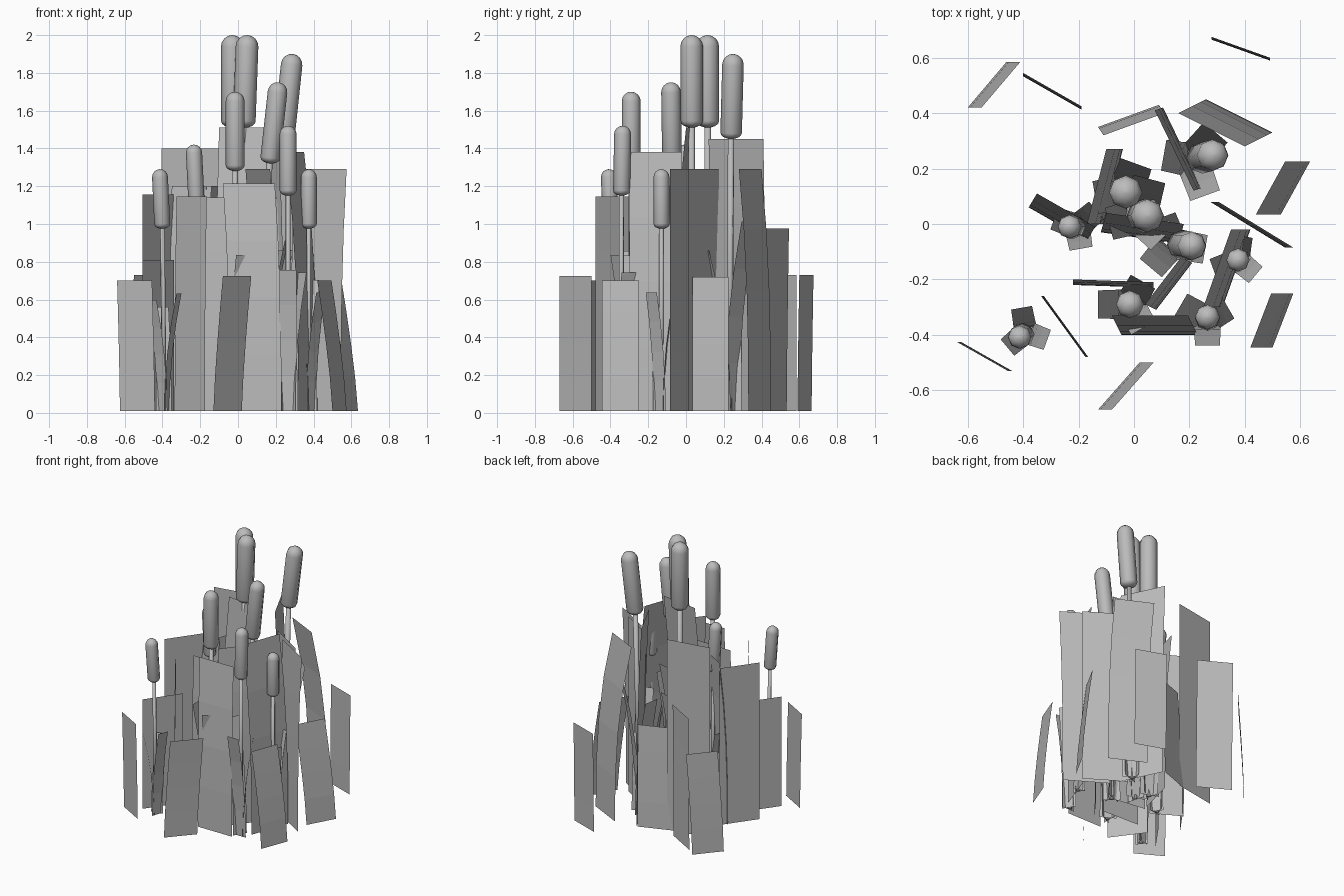
import bpy
import bmesh
import math
import random
from mathutils import Vector

random.seed(4)

cube = bpy.data.objects.get("Cube")
if cube:
    bpy.data.objects.remove(cube, do_unlink=True)

# One plain grey for the whole clump
grey = bpy.data.materials.new("plain_grey")
grey.use_nodes = True
grey.diffuse_color = (0.5, 0.5, 0.5, 1)
shader = next(n for n in grey.node_tree.nodes if n.type == "BSDF_PRINCIPLED")
shader.inputs["Base Color"].default_value = grey.diffuse_color


def finish(name, bm, smooth=False):
    """Turn a bmesh into a named, coloured object."""
    mesh = bpy.data.meshes.new(name)
    for face in bm.faces:
        face.smooth = smooth
    bm.to_mesh(mesh)
    bm.free()
    mesh.materials.append(grey)
    obj = bpy.data.objects.new(name, mesh)
    bpy.context.collection.objects.link(obj)
    return obj


def strip(name, rows):
    """Flat ribbon through successive pairs of points."""
    bm = bmesh.new()
    pairs = [[bm.verts.new(p) for p in row] for row in rows]
    for (a, b), (c, d) in zip(pairs, pairs[1:]):
        bm.faces.new((a, b, d, c))
    return finish(name, bm)


def tube(name, start, end, profile, sides=8):
    """Round body along a line; profile holds (distance, radius) pairs."""
    axis = (end - start).normalized()
    side = axis.orthogonal().normalized()
    other = axis.cross(side)
    bm = bmesh.new()
    rings = []
    for distance, radius in profile:
        ring = []
        for i in range(sides):
            a = math.tau * i / sides
            spoke = side * math.cos(a) + other * math.sin(a)
            ring.append(bm.verts.new(start + axis * distance + spoke * radius))
        rings.append(ring)
    for low, high in zip(rings, rings[1:]):
        for i in range(sides):
            j = (i + 1) % sides
            bm.faces.new((low[i], low[j], high[j], high[i]))
    bm.faces.new(rings[0][::-1])
    bm.faces.new(rings[-1])
    return finish(name, bm, smooth=True)


def leaf_card(name, bend, x1, y1, x2, y2, height, dx, dy):
    """Wide leaf given by its top edge and the shift of its foot."""
    rows = []
    for i in range(5):
        t = i / 4
        shift = Vector((dx, dy, 0)) * (1 - t ** bend)
        z = 0.01 + (height - 0.01) * t
        rows.append((Vector((x1, y1, z)) + shift, Vector((x2, y2, z)) + shift))
    strip(name, rows)


def cattail(index, x, y, low, top, radius, lean_x, lean_y, turn):
    """Stem, round-ended head and three blades at the foot."""
    tip = Vector((x, y, top))
    foot = Vector((x - lean_x, y - lean_y, 0.01))
    neck = tip - Vector((lean_x, lean_y, 0)) * 0.6
    neck.z = low
    thin = radius * 0.3
    tube(f"stem_{index}", foot, neck,
         [(0, thin), ((neck - foot).length + 0.02, thin)], sides=6)
    length = (tip - neck).length
    cap = []
    for i in range(5):
        a = math.pi / 2 * i / 4
        cap.append((radius * (1 - math.cos(a)), radius * max(math.sin(a), 0.05)))
    base = [(d * 0.6, r) for d, r in cap]
    crown = [(length - d, r) for d, r in reversed(cap)]
    tube(f"head_{index}", neck, tip, base + crown)

    # Blades grow with the plant
    for k in range(3):
        a = math.radians(turn) + math.tau * k / 3
        out = Vector((math.cos(a), math.sin(a), 0))
        half = Vector((-out.y, out.x, 0)) * 0.033 * top
        height = top * random.uniform(0.42, 0.55)
        reach = top * random.uniform(0.045, 0.065)
        rows = []
        for i in range(5):
            t = i / 4
            mid = foot + out * (0.015 + reach * t * t) + Vector((0, 0, height * t))
            width = half * (1 - 0.1 * t)
            rows.append((mid - width, mid + width))
        strip(f"blade_{index}_{k}", rows)


# Short outer leaves: top edge, height, foot shift
outer_leaves = [
    (0.28, 0.675, 0.49, 0.6, 0.73, 0, -0.01),
    (-0.55, 0.42, -0.41, 0.585, 0.73, -0.05, 0),
    (-0.4, 0.545, -0.19, 0.425, 0.975, 0, -0.012),
    (-0.11, 0.32, 0.11, 0.4, 0.74, -0.02, 0.03),
    (0.44, 0.035, 0.545, 0.225, 0.72, 0.09, 0),
    (0.42, -0.445, 0.495, -0.25, 0.7, 0.08, 0),
    (-0.08, -0.67, 0.07, -0.5, 0.725, -0.05, 0),
    (-0.64, -0.425, -0.455, -0.53, 0.7, 0.015, 0),
    (-0.505, -0.38, -0.34, -0.15, 0.81, 0, 0),
]
for n, leaf in enumerate(outer_leaves):
    leaf_card(f"outer_leaf_{n}", 1.3, *leaf)

# Tall inner leaves
inner_leaves = [
    (0.16, 0.4, 0.4, 0.28, 1.29, 0.1, 0.05),
    (0.305, 0.08, 0.575, -0.085, 1.29, -0.03, 0),
    (0.2, 0.175, 0.46, 0.01, 1.29, 0, 0),
    (-0.325, -0.26, -0.165, -0.48, 1.145, -0.01, 0),
    (-0.505, -0.13, -0.34, 0.1, 1.155, 0, 0),
    (0.075, 0.41, 0.215, 0.12, 1.45, 0.03, 0.01),
    (0.25, -0.3, 0.35, -0.02, 1.38, 0.07, 0),
    (-0.17, 0, -0.1, 0.27, 1.2, 0.06, 0),
    (-0.08, -0.33, 0.195, -0.33, 1.215, 0.035, -0.07),
    (0.04, -0.29, 0.17, -0.12, 1.29, 0.04, -0.02),
    (-0.22, -0.2, 0.07, -0.21, 1.14, 0, -0.02),
    (-0.35, 0.11, -0.14, -0.01, 1.2, -0.03, -0.05),
    (-0.1, 0.04, 0.18, 0, 1.51, -0.02, -0.07),
    (-0.405, 0.3, -0.095, 0.355, 1.4, 0, 0),
]
for n, leaf in enumerate(inner_leaves):
    leaf_card(f"inner_leaf_{n}", 2.5, *leaf)

# Cattails: tip, head bottom and top, radius, lean, turn of the blades
cattails = [
    (-0.03, 0.115, 1.51, 2, 0.06, 0, 0, 70),
    (0.05, 0.03, 1.51, 2, 0.06, 0.03, 0, 75),
    (0.29, 0.25, 1.45, 1.9, 0.057, 0.08, 0.02, 170),
    (0.215, -0.08, 1.32, 1.75, 0.052, 0.08, -0.01, 110),
    (-0.015, -0.29, 1.28, 1.7, 0.05, 0, 0, 60),
    (0.265, -0.335, 1.15, 1.52, 0.045, 0, 0.01, 30),
    (0.375, -0.13, 0.975, 1.29, 0.042, 0, 0, 80),
    (-0.235, -0.01, 1.06, 1.42, 0.043, -0.03, 0, 40),
    (-0.415, -0.41, 0.975, 1.29, 0.042, -0.025, -0.02, 100),
]
for n, plant in enumerate(cattails):
    cattail(n, *plant)
